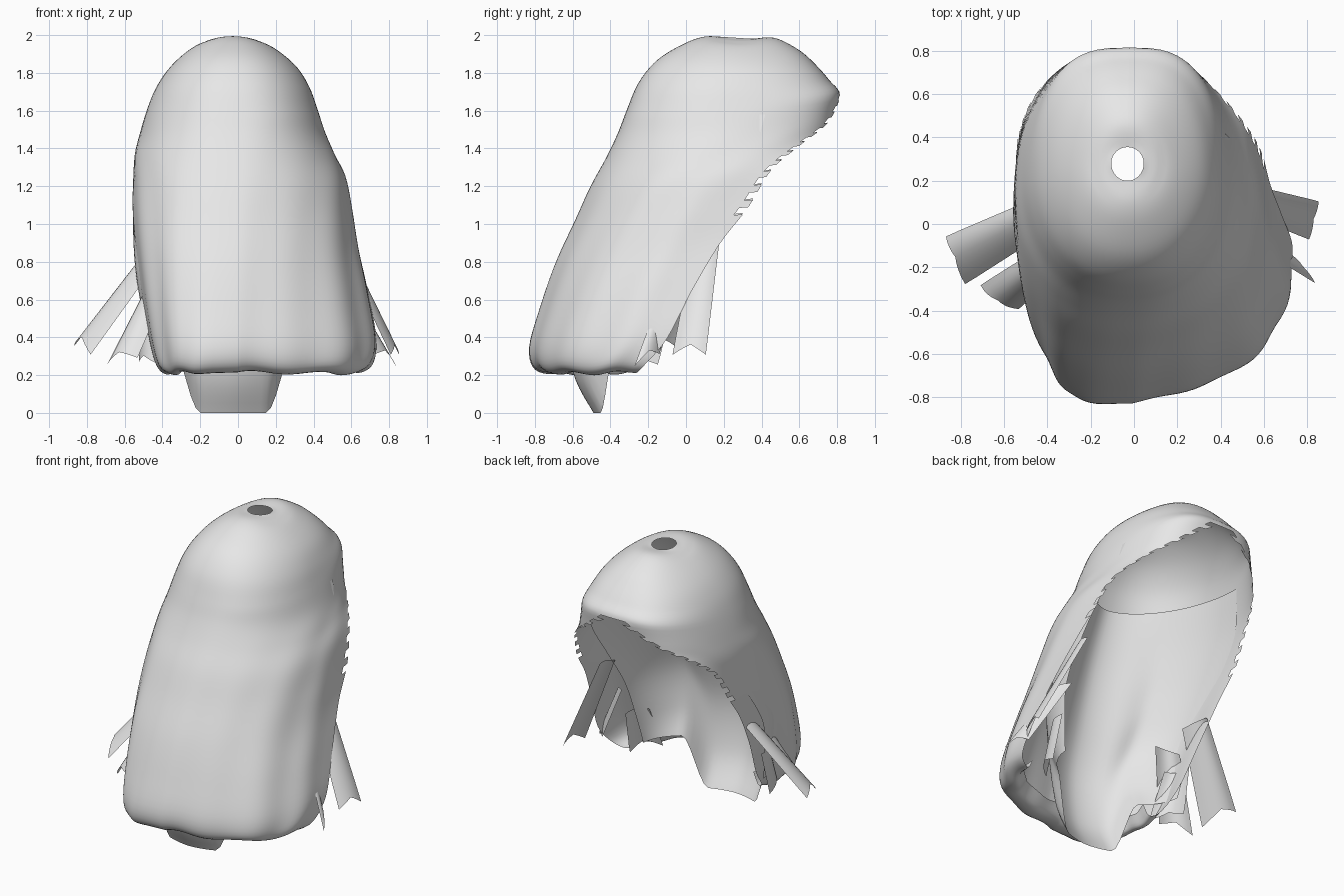
import bpy
import math
from mathutils import Vector

cube = bpy.data.objects.get("Cube")
if cube:
    bpy.data.objects.remove(cube, do_unlink=True)

# One pale grey for everything
grey = bpy.data.materials.new("pale grey")
grey.use_nodes = True
grey.diffuse_color = (0.8, 0.8, 0.8, 1)
grey.node_tree.nodes["Principled BSDF"].inputs["Base Color"].default_value = (0.8, 0.8, 0.8, 1)


def make_sheet(name, grid, keep=lambda row, col: True):
    """Skin a grid of points, leaving out the quads that keep() rejects."""
    cols = len(grid[0])
    points = [p for row in grid for p in row]
    faces = []
    for r in range(len(grid) - 1):
        for c in range(cols - 1):
            if keep(r, c):
                a = r * cols + c
                faces.append((a, a + cols, a + cols + 1, a + 1))
    mesh = bpy.data.meshes.new(name)
    mesh.from_pydata(points, [], faces)
    mesh.materials.append(grey)
    obj = bpy.data.objects.new(name, mesh)
    bpy.context.collection.objects.link(obj)
    bpy.ops.object.select_all(action='DESELECT')
    obj.select_set(True)
    bpy.context.view_layer.objects.active = obj
    bpy.ops.object.shade_smooth_by_angle(angle=math.radians(50))


def spline(rows, steps):
    """Smooth interpolation through rows of numbers."""
    out = []
    last = len(rows) - 1
    for i in range(last):
        a, b, c, d = rows[max(i - 1, 0)], rows[i], rows[i + 1], rows[min(i + 2, last)]
        for k in range(steps):
            t = k / steps
            out.append([q + t / 2 * (r - p + t * (2 * p - 5 * q + 4 * r - s + t * (3 * (q - r) + s - p)))
                        for p, q, r, s in zip(a, b, c, d)])
    return out + [list(rows[-1])]


# Outer hair rows from crown to hem:
# front y, front z, free edge y, free edge z, centre y, right width, left width, sweep in half turns
outer_rows = [
    (.2, 1.99, .355, 1.98, .28, .075, .075, 1),
    (.1, 1.992, .47, 1.985, .28, .16, .16, 1),
    (-.01, 1.955, .6, 1.92, .28, .25, .25, 1),
    (-.15, 1.87, .69, 1.84, .26, .34, .34, 1),
    (-.25, 1.75, .76, 1.76, .22, .41, .4, 1),
    (-.315, 1.6, .815, 1.68, .2, .46, .44, 1),
    (-.36, 1.48, .75, 1.54, .2, .5, .48, .88),
    (-.42, 1.35, .6, 1.43, .16, .53, .53, .75),
    (-.5, 1.2, .45, 1.31, .12, .54, .585, .65),
    (-.58, 1.02, .33, 1.12, .06, .545, .62, .59),
    (-.68, .8, .18, .93, -.02, .53, .65, .57),
    (-.76, .57, .03, .68, -.13, .5, .7, .56),
    (-.82, .35, -.1, .43, -.22, .46, .74, .56),
    (-.79, .235, -.22, .29, -.3, .42, .71, .55),
    (-.68, .22, -.27, .25, -.32, .36, .62, .55),
    (-.62, .3, -.28, .32, -.33, .32, .57, .55),
]
COLS, STEPS = 72, 5
rows = spline(outer_rows, STEPS)
grid = []
for i, (fy, fz, ey, ez, cy, wr, wl, sweep) in enumerate(rows):
    down = i / (len(rows) - 1)
    fall = max(0, down - 0.35)
    sweep = min(sweep, 1) * math.pi
    sag = 0.03 * min(1, i / STEPS)
    line = []
    for c in range(COLS + 1):
        u = 2 * c / COLS - 1
        a = abs(u) * sweep
        cos_a = math.cos(a)
        # Fuller on the right and round the back, tapering to the front on the left
        width, power = (wl, 0.6) if u > 0 else (wr, -0.9)
        power = 1 - (0.15 if cos_a > 0 else 0.35) * min(1, 3 * down) + fall * power
        # Gentle locks that deepen towards the hem
        lock = 1 + fall * (0.03 * math.sin(11 * u + 1 + 2 * down) + 0.02 * math.sin(23 * u + 3 * down))
        x = math.copysign(width * max(math.sin(a), 0) ** power, u) * lock
        if cos_a > 0:
            y = cy + (fy - cy) * cos_a * lock
        else:
            y = cy + (ey - cy) * cos_a / math.cos(sweep)
        z = fz + (ez - fz) * (1 - cos_a) / (1 - math.cos(sweep)) - sag * math.sin(a) ** 2
        line.append((x - 0.03 * (1 - down), y, z + fall * 0.015 * math.sin(17 * u)))
    grid.append(line)


# Stair-stepped free edge around the opening
def stepped(row, col):
    from_edge = min(col, COLS - 1 - col)
    return row < 5 * STEPS or row > 9 * STEPS or from_edge > 0 or row % 2 == 0


make_sheet("outer_hair", grid, stepped)

# Inner lining: centre y, edge y, z, half width; the middle hangs lowest as a tapered tongue
lining_rows = spline([
    (-.295, .42, 1.58, .445),
    (-.43, .33, 1.25, .51),
    (-.54, .13, .9, .53),
    (-.63, -.05, .55, .52),
    (-.6, -.12, .22, .48),
    (-.49, -.15, .0, .45),
], 6)
lining = []
for cy, ey, z, w in lining_rows:
    line = []
    for c in range(49):
        u = c / 24 - 1
        a = u * math.pi / 2
        rise = min(max((abs(u) - 0.25) / 0.25, 0), 1)
        drop = 1 - 0.22 * rise * rise * (3 - 2 * rise)
        y = cy + (ey - cy) * (1 - math.cos(a)) ** 0.85
        line.append((w * math.sin(a) - .025, y, 1.58 + (z - 1.58) * drop))
    lining.append(line)
make_sheet("inner_lining", lining)


def strand(name, root, tip, side, bow):
    """Bowed ribbon of hair with a notched end."""
    root, tip, side, bow = map(Vector, (root, tip, side, bow))
    ribbon = []
    for r in range(9):
        t = r / 8
        line = []
        for c in range(9):
            u = c / 4 - 1
            p = root.lerp(tip, t) + side * u * (0.8 + 0.3 * t) + bow * (1 - u * u)
            if r == 8:
                p += (tip - root).normalized() * 0.05 * (abs(u) - 0.5)
            line.append(p)
        ribbon.append(line)
    make_sheet(name, ribbon)


# Loose strands flaring out at both sides
strand("right_long_strand", (-.47, .02, .8), (-.81, -.16, .35), (-.04, .1, .02), (-.03, 0, .03))
strand("right_short_strand", (-.42, -.18, .68), (-.61, -.33, .28), (-.08, .05, -.03), (-.03, -.03, .02))
strand("left_long_strand", (.51, .12, .97), (.82, .02, .33), (.02, .08, 0), (.02, 0, .01))
strand("left_short_strand", (.53, -.06, .72), (.77, -.2, .3), (.05, -.06, -.03), (.02, 0, .01))

# Short flaps hanging from the edges of the lining
for label, sign in (("right", -1), ("left", 1)):
    strand(label + "_inner_flap", (sign * .47, -.15, .55), (sign * .47, -.24, .28),
           (sign * .05, .09, 0), (sign * .03, -.03, 0))
